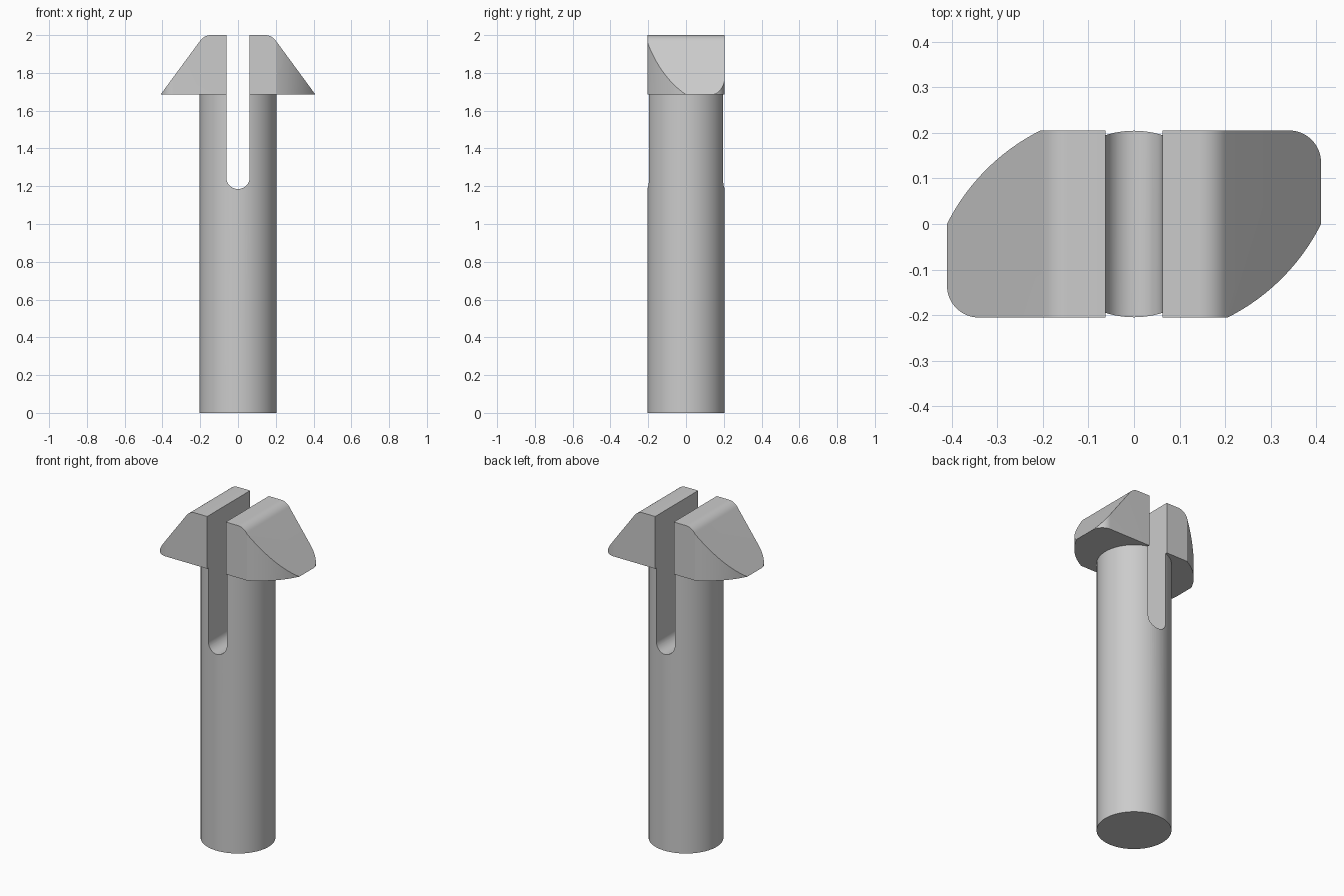
import bpy, bmesh
from math import sin, cos, pi, atan2
from mathutils import Vector

if "Cube" in bpy.data.objects:
    bpy.data.objects.remove(bpy.data.objects["Cube"])

HALF, DEPTH, R = 0.41, 0.205, 0.205      # head half width, half depth, shaft radius
HEAD_Z, TOP = 1.685, 2.0
SLOT = 0.062

grey = bpy.data.materials.new("plain_grey")
grey.use_nodes = True
colour = (0.6, 0.6, 0.6, 1)
grey.diffuse_color = colour
grey.node_tree.nodes["Principled BSDF"].inputs["Base Color"].default_value = colour


def arc(cx, cy, r, a, b, n=16):
    return [(cx + r * cos(a + (b - a) * i / n), cy + r * sin(a + (b - a) * i / n))
            for i in range(n + 1)]


def prism(name, outline, place, direction):
    """Extrude a 2D outline into a solid."""
    bm = bmesh.new()
    face = bm.faces.new([bm.verts.new(place(u, v)) for u, v in outline])
    new = bmesh.ops.extrude_face_region(bm, geom=[face])["geom"]
    bmesh.ops.translate(bm, vec=Vector(direction),
                        verts=[g for g in new if isinstance(g, bmesh.types.BMVert)])
    bmesh.ops.recalc_face_normals(bm, faces=bm.faces)
    mesh = bpy.data.meshes.new(name)
    bm.to_mesh(mesh)
    bm.free()
    mesh.materials.append(grey)
    obj = bpy.data.objects.new(name, mesh)
    bpy.context.collection.objects.link(obj)
    return obj


def combine(target, other, operation):
    """Apply a boolean and discard the helper solid."""
    mod = target.modifiers.new(operation, "BOOLEAN")
    mod.operation, mod.object, mod.solver = operation, other, "EXACT"
    bpy.context.view_layer.objects.active = target
    bpy.ops.object.modifier_apply(modifier=mod.name)
    bpy.data.objects.remove(other)


# Head plan: one rounded corner and one swept corner, repeated by half turn
sweep_r = (HALF ** 2 + DEPTH ** 2) ** 0.5
corner = 0.07
start, end = atan2(-DEPTH, HALF), atan2(-HALF, DEPTH)
half_plan = arc(HALF - corner, DEPTH - corner, corner, pi / 2, 0)
half_plan += arc(0, DEPTH, sweep_r, start, end, 24)
plan = half_plan + [(-x, -y) for x, y in half_plan]
head = prism("toggle_head", plan, lambda x, y: (x, y, HEAD_Z), (0, 0, TOP - HEAD_Z))

# Sloping front profile with softened shoulders
slope = atan2(TOP - HEAD_Z, 0.23)
shoulder = arc(0.143, TOP - 0.07, 0.07, pi / 2, pi / 2 - slope, 10)
side = shoulder + [(HALF, HEAD_Z), (HALF, HEAD_Z - 0.1)]
profile = side + [(-x, z) for x, z in reversed(side)]
wedge = prism("wedge_helper", profile, lambda x, z: (x, -0.5, z), (0, 1, 0))
combine(head, wedge, "INTERSECT")

# Round shaft joined under the head
shaft = prism("slotted_pin", arc(0, 0, R - 0.0005, 0, 2 * pi, 96)[:-1],
              lambda x, y: (x, y, 0), (0, 0, HEAD_Z + 0.02))
combine(shaft, head, "UNION")

# Round-bottomed slot through the head and upper shaft
slot_outline = arc(0, 1.185 + SLOT, SLOT, pi, 2 * pi, 24) + [(SLOT, 2.2), (-SLOT, 2.2)]
slot = prism("slot_helper", slot_outline, lambda x, z: (x, -0.5, z), (0, 1, 0))
combine(shaft, slot, "DIFFERENCE")

bpy.ops.object.select_all(action="DESELECT")
shaft.select_set(True)
bpy.context.view_layer.objects.active = shaft
bpy.ops.object.shade_smooth_by_angle(angle=pi / 7)
